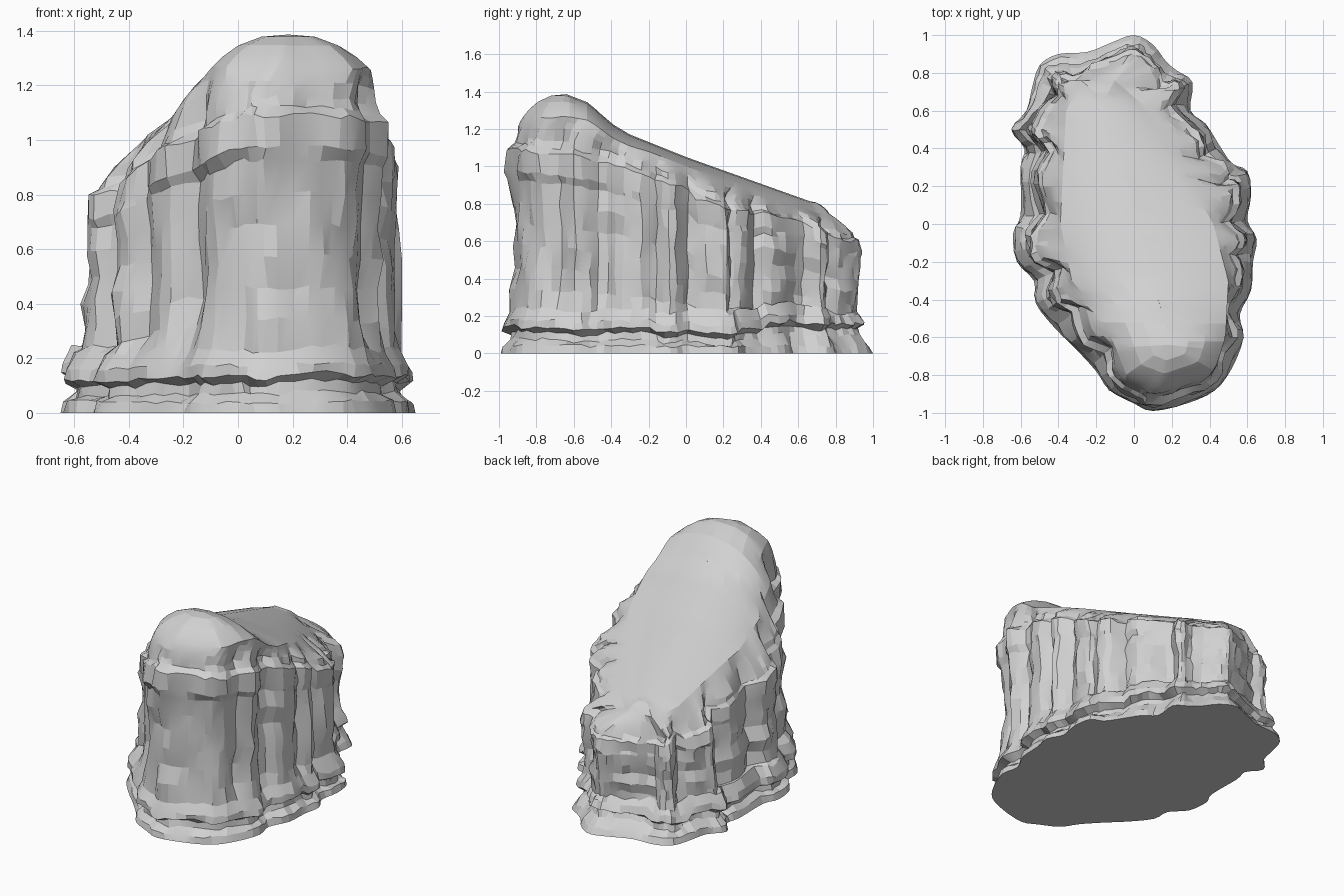
import bpy, bmesh, math, random
from mathutils import Vector, noise

random.seed(4)
cube = bpy.data.objects.get("Cube")
if cube:
    bpy.data.objects.remove(cube, do_unlink=True)

# Ground outline, counter-clockwise from the front tip
OUTLINE = [(.1, -.99), (.28, -.95), (.43, -.88), (.52, -.76), (.58, -.6), (.56, -.48),
           (.62, -.35), (.63, -.2), (.65, -.08), (.6, .02), (.62, .15), (.6, .28),
           (.52, .32), (.45, .42), (.38, .53), (.3, .6), (.31, .75), (.23, .81),
           (.17, .86), (.1, .95), (0, 1), (-.12, .96), (-.25, .91), (-.4, .9),
           (-.5, .84), (-.54, .72), (-.57, .6), (-.65, .5), (-.58, .4), (-.6, .3),
           (-.6, .05), (-.64, -.05), (-.62, -.2), (-.53, -.3), (-.52, -.42),
           (-.42, -.55), (-.3, -.67), (-.2, -.78), (-.13, -.88), (0, -.95)]
# Upright clefts between the ribs, as places along the outline
CLEFTS = [3.3, 5.2, 7.3, 9, 11.3, 13, 15.3, 17.3, 22.6, 25, 28.3, 30, 33, 35, 36.6]
PARTS = 3
# Along y: crest height, shoulder height, and the slab's two side edges
CREST = [(-.65, 1.39), (-.52, 1.34), (-.4, 1.23), (-.3, 1.17), (0, 1.05), (.7, .8)]
SHOULDER = [(-.95, 1.16), (-.6, 1.12), (-.3, 1.01), (0, .92), (.4, .81), (.9, .64)]
EAST = [(-.88, .32), (-.8, .42), (-.6, .485), (-.3, .5), (0, .42), (.3, .25), (.6, .08), (.76, -.1)]
WEST = [(-.88, .08), (-.8, -.04), (-.6, -.12), (-.45, -.2), (-.3, -.33), (0, -.39), (.6, -.36), (.76, -.28)]
EAST_DROP = [(-.7, .13), (-.45, .08), (-.2, .05)]
WEST_DROP = [(-.7, .12), (-.5, .15), (-.3, .15), (.2, .08), (.7, .04)]
# Foot: (height, inset); wall: (part of shoulder height, inset at head, inset elsewhere)
FOOT = [(0, 0), (.04, .01), (.08, .05), (.115, .055), (.14, .005), (.18, .01), (.24, .045)]
WALL = [(.3, .06, .05), (.4, .075, .055), (.5, .075, .05), (.6, .07, .055),
        (.7, .06, .05), (.8, .055, .05), (.84, .03, .045), (.94, .035, .05),
        (.965, .07, .075), (1, .08, .09)]
BROW = [.3, .65, 1]
SLAB = [.15, .35, .65]


def lookup(table, v):
    """Linear interpolation in a table of pairs."""
    if v <= table[0][0]:
        return table[0][1]
    for (a, fa), (b, fb) in zip(table, table[1:]):
        if v <= b:
            return fa + (fb - fa) * (v - a) / (b - a)
    return table[-1][1]


def clamp(v, lo=0, hi=1):
    return max(lo, min(hi, v))


def resample(points):
    """Round the outline with a closed spline through its points."""
    out = []
    vecs = [Vector(p) for p in points]
    n = len(vecs)
    for i, p in enumerate(vecs):
        o, q, r = vecs[i - 1], vecs[(i + 1) % n], vecs[(i + 2) % n]
        for k in range(PARTS):
            t = k / PARTS
            out.append(p + t * (q - o) / 2 + t * t * (o - p * 2.5 + q * 2 - r / 2)
                       + t ** 3 * (p * 3 - q * 3 + r - o) / 2)
    return out


# Each rib between two clefts has its own bed shift and top height
rib_bed = [random.uniform(-.03, .03) for _ in CLEFTS]
rib_top = [random.uniform(-.04, .04) for _ in CLEFTS]


def column(ring, i):
    """Points of one upright strip, from the ground to the crest."""
    n = len(ring)
    p = ring[i]
    place = i / PARTS
    rib = sum(place > c for c in CLEFTS) % len(CLEFTS)
    mean = sum((ring[(i + k) % n] for k in range(-4, 5)), Vector((0, 0))) / 9
    along = (ring[(i + 3) % n] - ring[i - 3]).normalized()
    inward = Vector((-along.y, along.x))
    gap = min(abs(place - c) for c in CLEFTS)
    cleft = .05 * clamp(1 - gap / .6)
    west = clamp(-p.x / .5)
    head = clamp((-p.y - .4) / .3)
    back = clamp((p.y - .6) / .3)

    # Edge of the sloping slab and the crest behind it
    ey = clamp(p.y * .88, -.87, .76)
    east_x, west_x = lookup(EAST, ey), lookup(WEST, ey)
    middle = (east_x + west_x) / 2
    u = clamp((p.x - middle) / .25, -1, 1) * .5 + .5
    drop = lookup(EAST_DROP, ey) * u + lookup(WEST_DROP, ey) * (1 - u)
    edge = Vector((west_x + (east_x - west_x) * u, ey, lookup(CREST, ey) - drop))
    cy = clamp(ey, -.64, .66)
    crest = Vector(((lookup(EAST, cy) + lookup(WEST, cy)) / 2, cy, lookup(CREST, cy)))

    top = lookup(SHOULDER, p.y) - .15 * west * clamp(.9 - p.y)
    top += rib_top[rib] * (1 - head) * (1 - back)
    bed = rib_bed[rib] * (1 - .6 * head)
    pts = []
    for z, inset in FOOT:
        q = p + inward * (inset + cleft * z * 2 + back * z * .3)
        wave = .02 * noise.noise(Vector((p.x * 6, p.y * 6, 2)))
        pts.append(Vector((q.x, q.y, z + (bed + wave if z > .06 else 0))))
    for f, at_head, elsewhere in WALL:
        inset = elsewhere + (at_head - elsewhere) * head
        z = top * f + bed * (1 - f)
        rough = noise.noise(Vector((p.x * 4, p.y * 4, z * 9))) * .028
        slope = .04 * west * f + .045 * back * (1 - f)
        q = p.lerp(mean, .5 * f * (1 - head)) + inward * (inset + cleft + rough + slope)
        pts.append(Vector((q.x, q.y, z)))
    shoulder = pts[-1].copy()
    for t in BROW:
        q = shoulder.lerp(edge, t)
        q.z = shoulder.z + (edge.z - shoulder.z) * t ** (.8 - .25 * head)
        pts.append(q)
    for t in SLAB:
        q = edge.lerp(crest, t)
        q.z = edge.z + (crest.z - edge.z) * (1 - (1 - t) ** (2 + .6 * head))
        pts.append(q)
    return pts + [crest]


def build_rock():
    ring = resample(OUTLINE)
    bm = bmesh.new()
    grid = []
    for i in range(len(ring)):
        strip = []
        for k, p in enumerate(column(ring, i)):
            # Chipped facets on the walls, clean ground line and slab
            amount = .009 if 0 < k < len(FOOT) + len(WALL) else 0
            jitter = Vector([random.uniform(-amount, amount) for _ in range(3)])
            strip.append(bm.verts.new(p + jitter))
        grid.append(strip)
    for a, b in zip(grid, grid[1:] + grid[:1]):
        for k in range(len(a) - 1):
            bm.faces.new((a[k], b[k], b[k + 1], a[k + 1]))
    # Flat underside
    bm.faces.new([strip[0] for strip in reversed(grid)])
    # Close the crest line
    bmesh.ops.remove_doubles(bm, verts=[s[-1] for s in grid], dist=.02)
    left = [e for e in bm.edges if e.is_boundary]
    if left:
        bmesh.ops.holes_fill(bm, edges=left, sides=0)
    bmesh.ops.recalc_face_normals(bm, faces=bm.faces)
    mesh = bpy.data.meshes.new("rock")
    bm.to_mesh(mesh)
    bm.free()
    rock = bpy.data.objects.new("rock", mesh)
    bpy.context.collection.objects.link(rock)
    return rock


# Stone colour
stone = bpy.data.materials.new("stone_grey")
stone.use_nodes = True
grey = (.64, .64, .64, 1)
stone.diffuse_color = grey
stone.node_tree.nodes["Principled BSDF"].inputs["Base Color"].default_value = grey

rock = build_rock()
rock.data.materials.append(stone)
bpy.context.view_layer.objects.active = rock
rock.select_set(True)
bpy.ops.object.shade_smooth_by_angle(angle=math.radians(14))
